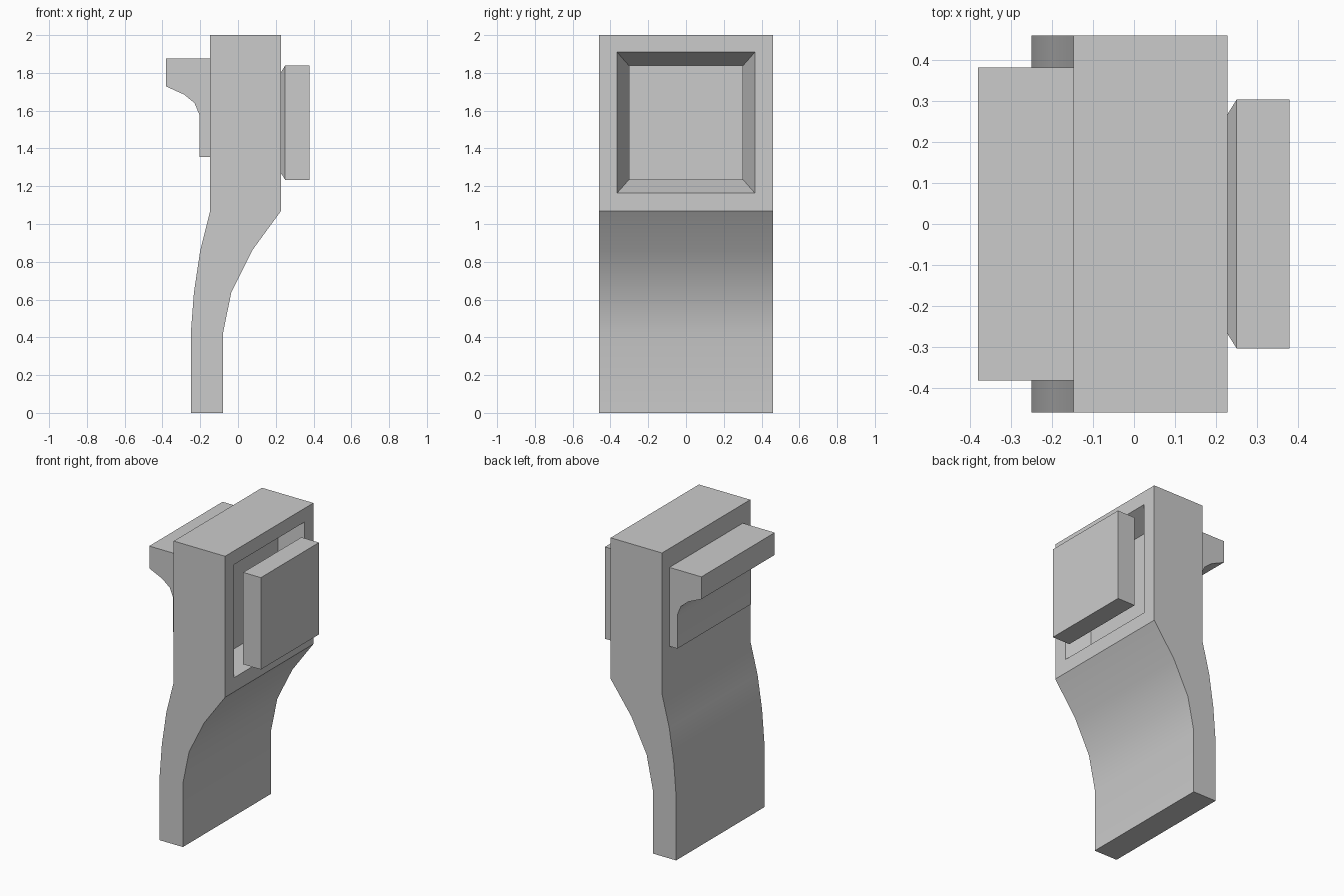
import bpy, bmesh, math
from mathutils import Vector

if "Cube" in bpy.data.objects:
    bpy.data.objects.remove(bpy.data.objects["Cube"])


def prism(profile, half_width):
    """Extrude an (x, z) outline symmetrically along y."""
    bm = bmesh.new()
    face = bm.faces.new([bm.verts.new((x, -half_width, z)) for x, z in profile])
    res = bmesh.ops.extrude_face_region(bm, geom=[face], use_keep_orig=True)
    verts = [g for g in res["geom"] if isinstance(g, bmesh.types.BMVert)]
    bmesh.ops.translate(bm, verts=verts, vec=(0, 2 * half_width, 0))
    bmesh.ops.recalc_face_normals(bm, faces=bm.faces)
    return bm


def step(bm, face, x, half_y, half_z, mid_z):
    """Extrude a +x facing rectangle to a new depth and size."""
    face = bmesh.ops.extrude_discrete_faces(bm, faces=[face])["faces"][0]
    centre = face.calc_center_median()
    for v in face.verts:
        sy = 1 if v.co.y > centre.y else -1
        sz = 1 if v.co.z > centre.z else -1
        v.co = Vector((x, sy * half_y, mid_z + sz * half_z))
    return face


def finish(bm, name):
    mesh = bpy.data.meshes.new(name)
    bm.to_mesh(mesh)
    bm.free()
    obj = bpy.data.objects.new(name, mesh)
    bpy.context.collection.objects.link(obj)
    bpy.ops.object.select_all(action='DESELECT')
    obj.select_set(True)
    bpy.context.view_layer.objects.active = obj
    bpy.ops.object.shade_smooth_by_angle(angle=math.radians(30))


# Curved body with thin lower leg
body = prism([(-0.25, 0), (-0.08, 0), (-0.08, 0.42), (-0.035, 0.64),
              (0.075, 0.86), (0.228, 1.07), (0.228, 2), (-0.147, 2),
              (-0.147, 1.07), (-0.2, 0.86), (-0.233, 0.64), (-0.25, 0.42)], 0.46)
body.faces.ensure_lookup_table()
panel = max(body.faces, key=lambda f: f.calc_center_median().x)

# Recess, its floor, and the flared button growing out of it
for x, half_y, half_z in [(0.228, 0.365, 0.373), (0.08, 0.303, 0.303),
                          (0.08, 0.03, 0.03), (0.25, 0.303, 0.303),
                          (0.379, 0.303, 0.303)]:
    panel = step(body, panel, x, half_y, half_z, 1.5365)
finish(body, "body_with_button")

# Rear hook with curved underside
finish(prism([(-0.147, 1.875), (-0.38, 1.875), (-0.38, 1.728), (-0.285, 1.685),
              (-0.23, 1.64), (-0.205, 1.58), (-0.205, 1.355), (-0.147, 1.355)],
             0.382), "rear_hook")
